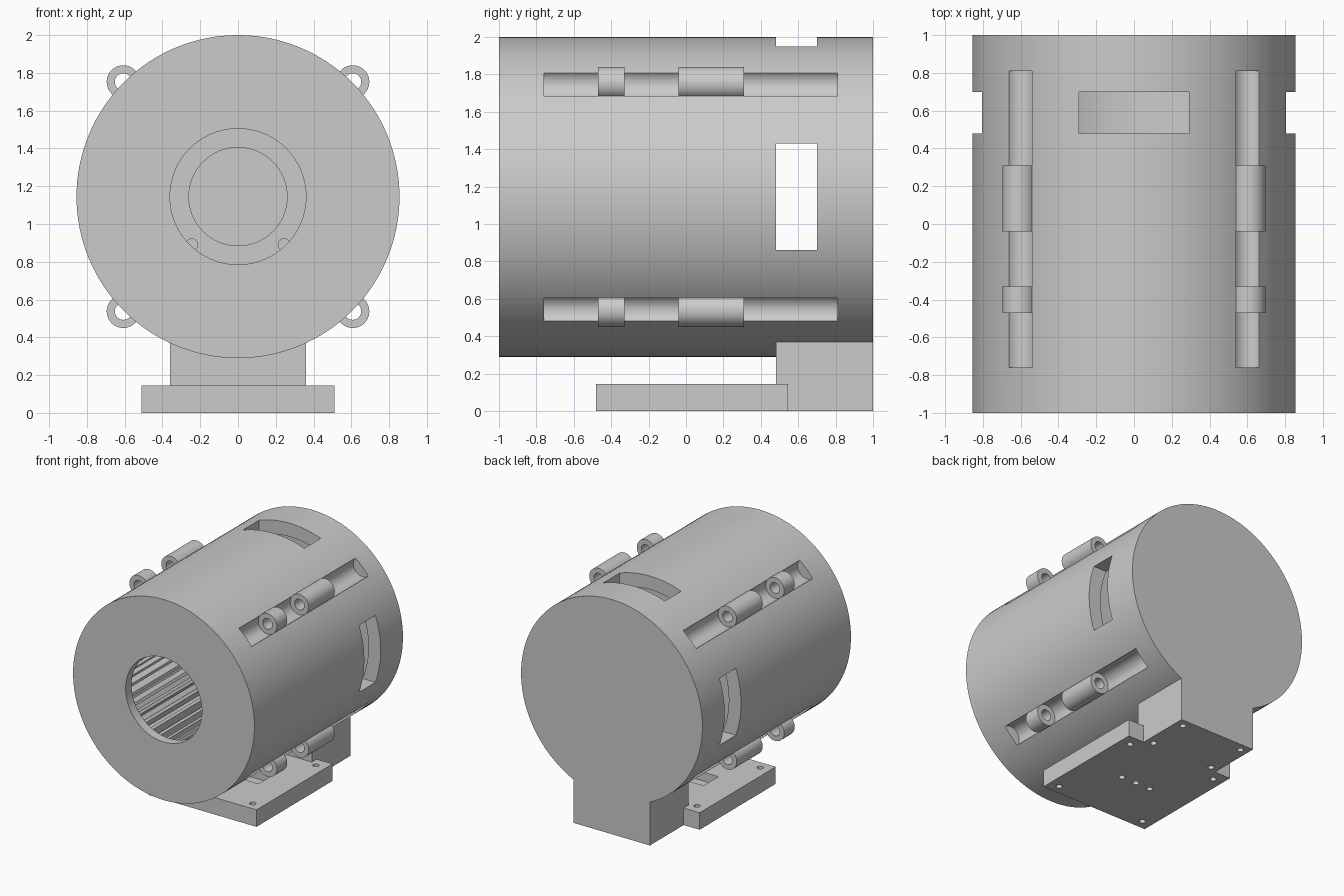
import bpy, bmesh
from math import pi, sin, cos, radians

if "Cube" in bpy.data.objects:
    bpy.data.objects.remove(bpy.data.objects["Cube"], do_unlink=True)

grey = bpy.data.materials.new("plain grey")
grey.use_nodes = True
COLOUR = (0.6, 0.6, 0.6, 1)
grey.diffuse_color = COLOUR
grey.node_tree.nodes["Principled BSDF"].inputs["Base Color"].default_value = COLOUR

AXIS_Z = 1.145      # height of the housing axis
OUTER_R = 0.855
LUG_R = 0.859       # distance of the lug axes from the housing axis


def circle(r, x=0, z=AXIS_Z, n=96):
    return [(x + r * cos(2 * pi * i / n), z + r * sin(2 * pi * i / n)) for i in range(n)]


def rect(x0, x1, z0, z1):
    return [(x0, z0), (x1, z0), (x1, z1), (x0, z1)]


def prism(name, profile, y0, y1):
    """Extrude an x-z outline from y0 to y1."""
    bm = bmesh.new()
    face = bm.faces.new([bm.verts.new((x, y0, z)) for x, z in profile])
    out = bmesh.ops.extrude_face_region(bm, geom=[face])["geom"]
    moved = [v for v in out if isinstance(v, bmesh.types.BMVert)]
    bmesh.ops.translate(bm, verts=moved, vec=(0, y1 - y0, 0))
    bmesh.ops.recalc_face_normals(bm, faces=bm.faces)
    mesh = bpy.data.meshes.new(name)
    bm.to_mesh(mesh)
    bm.free()
    mesh.materials.append(grey)
    obj = bpy.data.objects.new(name, mesh)
    bpy.context.collection.objects.link(obj)
    return obj


def pin(x, y, depth):
    """Upright cutter for a screw hole in the underside."""
    bpy.ops.mesh.primitive_cylinder_add(vertices=24, radius=0.025, depth=depth * 2,
                                        location=(x, y, 0))
    obj = bpy.context.object
    obj.data.materials.append(grey)
    return obj


def activate(obj):
    bpy.ops.object.select_all(action="DESELECT")
    obj.select_set(True)
    bpy.context.view_layer.objects.active = obj


def cut(obj, cutters):
    for cutter in cutters:
        activate(obj)
        mod = obj.modifiers.new("cut", "BOOLEAN")
        mod.operation = "DIFFERENCE"
        mod.solver = "EXACT"
        mod.object = cutter
        bpy.ops.object.modifier_apply(modifier=mod.name)
        bpy.data.objects.remove(cutter, do_unlink=True)


def smooth(obj):
    activate(obj)
    bpy.ops.object.shade_smooth_by_angle(angle=radians(30))


# Housing with a front opening, toothed core and a wide rear chamber
housing = prism("housing", circle(OUTER_R, n=128), -1, 1)
teeth = []
COUNT = 30
for i in range(COUNT):
    for step, r in ((0, 0.37), (0.3, 0.37), (0.45, 0.45), (0.85, 0.45)):
        a = 2 * pi * (i + step) / COUNT
        teeth.append((r * cos(a), AXIS_Z + r * sin(a)))
cutters = [
    prism("rear_chamber", circle(0.74), 0.3, 0.88),
    prism("core_slots", teeth, -0.92, 0.4),
    prism("front_opening", circle(0.36), -1.1, -0.85),
    prism("bearing_seat", circle(0.26), 0.8, 0.94),
]
for side in (-1, 1):
    cutters.append(prism("screw_hole", circle(0.032, side * 0.245, 0.89, 24), 0.8, 0.94))

# Windows on the sides and top
cutters.append(prism("side_windows", rect(-1, 1, 0.86, 1.43), 0.48, 0.70))
cutters.append(prism("top_window", rect(-0.29, 0.29, 1.5, 2.1), 0.48, 0.70))

# Rounded grooves that hold the lugs
lug_spots = [(LUG_R * cos(radians(a)), AXIS_Z + LUG_R * sin(radians(a)))
             for a in (45, 135, 225, 315)]
for x, z in lug_spots:
    cutters.append(prism("groove", circle(0.087, x, z, 40), -0.76, 0.81))
cut(housing, cutters)
smooth(housing)

# Hinge lugs
for x, z in lug_spots:
    for name, y0, y1 in (("short_lug", -0.47, -0.33), ("long_lug", -0.04, 0.31)):
        lug = prism(name, circle(0.088, x, z, 40), y0, y1)
        cut(lug, [prism("lug_hole", circle(0.045, x, z, 32), y0 - 0.1, y1 + 0.1)])
        smooth(lug)

# Rear pedestal
pedestal = prism("pedestal", rect(-0.36, 0.36, 0, 0.38), 0.48, 1)
cut(pedestal, [pin(s * 0.29, y, 0.2) for s in (-1, 1) for y in (0.58, 0.93)])
smooth(pedestal)

# Base plate with corner holes and a central pocket
plate = prism("base_plate", rect(-0.51, 0.51, 0, 0.145), -0.48, 0.545)
cutters = [pin(s * 0.42, y, 0.3) for s in (-1, 1) for y in (-0.4, 0.45)]
cutters += [pin(x, 0.02, 0.3) for x in (-0.14, 0, 0.14)]
cutters.append(prism("pocket", rect(-0.25, 0.25, 0.07, 0.3), -0.08, 0.12))
cut(plate, cutters)
smooth(plate)
